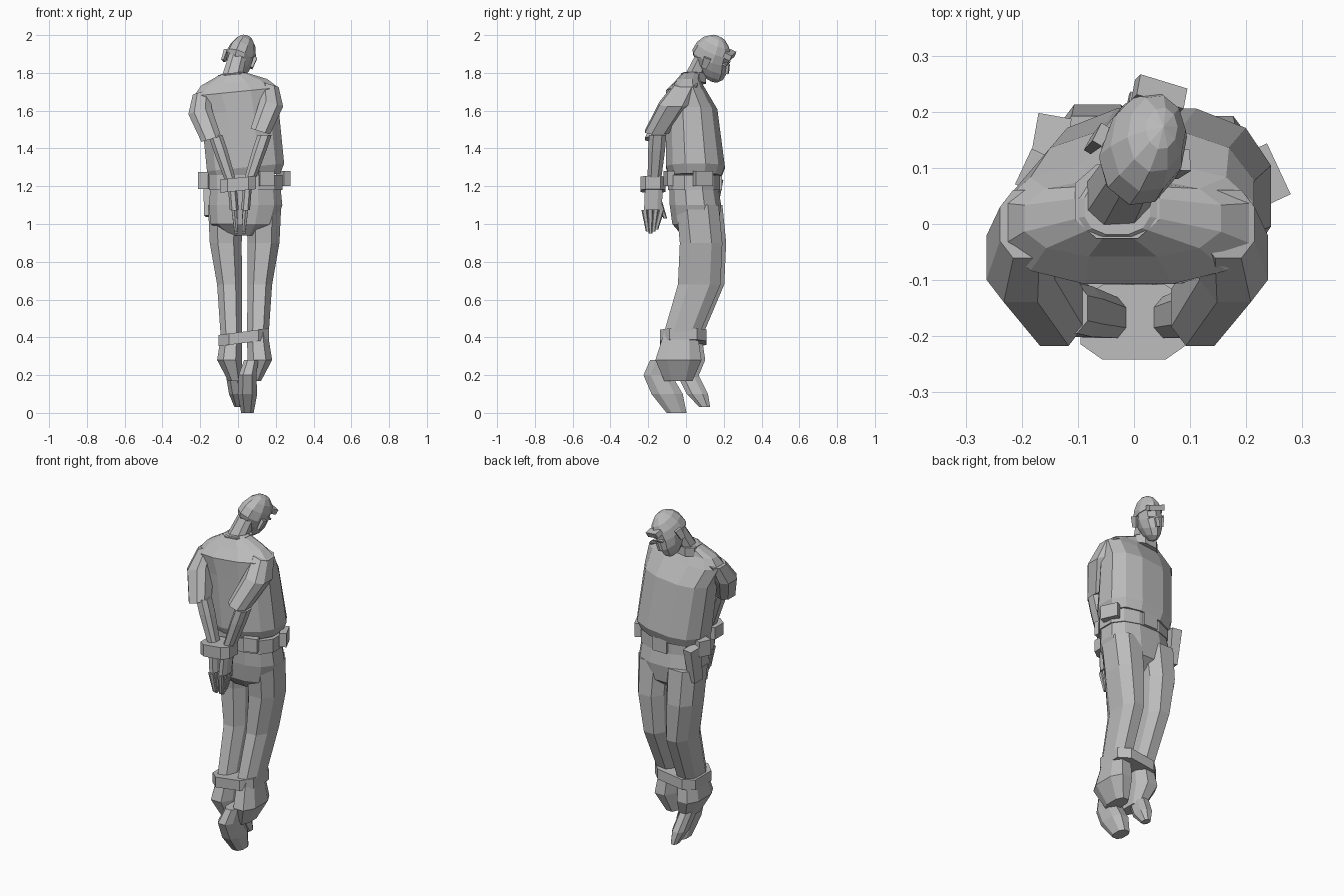
import bpy
import bmesh
from math import cos, sin, tau, radians, copysign
from mathutils import Matrix, Vector, Euler

default_cube = bpy.data.objects.get("Cube")
if default_cube:
    bpy.data.objects.remove(default_cube)

grey = bpy.data.materials.new("plain grey")
grey.use_nodes = True
colour = (.5, .5, .5, 1)
grey.diffuse_color = colour
grey.node_tree.nodes["Principled BSDF"].inputs["Base Color"].default_value = colour


def finish(name, bm, matrix):
    """Turn a bmesh into a flat shaded object made of the grey material."""
    bm.transform(matrix)
    bmesh.ops.recalc_face_normals(bm, faces=bm.faces[:])
    mesh = bpy.data.meshes.new(name)
    bm.to_mesh(mesh)
    bm.free()
    mesh.materials.append(grey)
    part = bpy.data.objects.new(name, mesh)
    bpy.context.collection.objects.link(part)


def tube(name, path, widths, ratio=1.0, depths=None, sides=8, squareness=.8,
         slope=0.0, matrix=Matrix()):
    """Skin level rounded rings along a path; depth defaults to width times ratio."""
    bm = bmesh.new()
    depths = depths or [width * ratio for width in widths]
    loops = []
    for point, width, depth in zip(path, widths, depths):
        loop = []
        for i in range(sides):
            angle = tau * (i + .5) / sides
            across, along = cos(angle), sin(angle)
            dx = width * copysign(abs(across) ** squareness, across)
            dy = depth * copysign(abs(along) ** squareness, along)
            loop.append(bm.verts.new(Vector(point) + Vector((dx, dy, slope * dx))))
        loops.append(loop)
    for low, high in zip(loops, loops[1:]):
        for i in range(sides):
            bm.faces.new((low[i - 1], low[i], high[i], high[i - 1]))
    bm.faces.new(loops[0])
    bm.faces.new(loops[-1])
    finish(name, bm, matrix)


def band(name, centre, width, depth, height, **options):
    """Closed strap around a part."""
    half = Vector((0, 0, height / 2))
    path = [Vector(centre) - half, Vector(centre) + half]
    tube(name, path, [width, width], depths=[depth, depth], **options)


def box(name, centre, size, yaw=0, pitch=0, taper=1, matrix=Matrix()):
    """Box that may be turned and narrowed towards its lower end."""
    bm = bmesh.new()
    bmesh.ops.create_cube(bm, size=1)
    for vert in bm.verts:
        if vert.co.z < 0:
            vert.co.xy *= taper
    rotation = Euler((radians(pitch), 0, radians(yaw)))
    finish(name, bm, matrix @ Matrix.LocRotScale(Vector(centre), rotation, Vector(size)))


def skull(name, swell, matrix, hairline=None):
    """Egg with a narrow forward chin; a hairline keeps only the part above it."""
    bm = bmesh.new()
    bmesh.ops.create_uvsphere(bm, u_segments=10, v_segments=8, radius=.1)
    for vert in bm.verts:
        vert.co *= swell
        vert.co.x *= .72
        vert.co.z *= 1.2
        if vert.co.z < 0:
            vert.co.x *= 1 + 2 * vert.co.z
            vert.co.y -= vert.co.z * .4
    if hairline:
        everything = bm.verts[:] + bm.edges[:] + bm.faces[:]
        bmesh.ops.bisect_plane(bm, geom=everything, plane_co=(0, 0, .02),
                               plane_no=hairline, clear_inner=True)
        bmesh.ops.holes_fill(bm, edges=bm.edges[:])
    finish(name, bm, matrix)


# Shirt with sloping shoulders, collar and neck
tube("shirt",
     path=[(.04, .05, 1.25), (.04, .05, 1.3), (.01, .03, 1.6),
           (-.01, 0, 1.7), (-.02, .01, 1.75), (-.03, .03, 1.8)],
     widths=[.19, .21, .21, .23, .18, .06],
     depths=[.14, .16, .14, .11, .07, .05], sides=12, slope=.1)
band("collar", (-.03, .04, 1.77), width=.08, depth=.07, height=.05, slope=.1)
tube("neck", path=[(-.04, .03, 1.75), (0, .1, 1.9)], widths=[.06, .05])

# Bowed head, built upright and then tilted
tilt = Euler((radians(-25), radians(14), radians(-17)))
head = Matrix.LocRotScale(Vector((.01, .13, 1.88)), tilt, None)
skull("head", 1, head)
skull("hair", 1.07, head, hairline=(0, -.5, 1))
box("fringe", (0, .09, .06), (.09, .04, .03), matrix=head)
box("nose", (0, .1, -.02), (.02, .03, .05), pitch=15, matrix=head)
box("brow", (0, .09, .01), (.08, .02, .01), matrix=head)
for side in (-1, 1):
    box("ear", (side * .08, 0, -.01), (.02, .04, .06), yaw=side * 15,
        taper=.7, matrix=head)

# Arms drawn together behind the back
shoulder, armpit = Vector((.18, 0, 1.72)), Vector((.19, -.06, 1.62))
elbow, wrist = Vector((.13, -.15, 1.47)), Vector((.04, -.17, 1.2))
fingertip = Vector((.02, -.18, .95))
for name, side in (("right", -1), ("left", 1)):
    mirror = Matrix.Diagonal((side, 1, 1, 1))
    sleeve_place = Matrix.Translation((-.012, 0, side * .02)) @ mirror
    tube(f"{name}_sleeve", path=[elbow, elbow.lerp(armpit, .5), armpit, shoulder],
         widths=[.055, .06, .065, .05], ratio=1.3, slope=-.3, matrix=sleeve_place)
    arm_place = Matrix.Translation((.01, 0, 0)) @ mirror
    tube(f"{name}_forearm", path=[wrist, wrist.lerp(elbow, .7), elbow],
         widths=[.03, .04, .04], ratio=1.2, matrix=arm_place)
    knuckles = wrist.lerp(fingertip, .5)
    tube(f"{name}_palm", path=[knuckles, wrist], widths=[.025, .025],
         ratio=2, matrix=arm_place)
    for finger in range(4):
        spread = Vector((0, .03 * (finger - 1.5), 0))
        tip = fingertip + spread / 2 + Vector((0, 0, abs(finger - 1) * .01))
        tube(f"{name}_finger", path=[tip, knuckles + spread], widths=[.01, .016],
             sides=6, matrix=arm_place)
    tube(f"{name}_thumb", path=[(.02, -.11, 1.03), wrist], widths=[.01, .02],
         sides=6, matrix=arm_place)
band("wrist_strap", (0, -.175, 1.21), width=.1, depth=.07, height=.07,
     squareness=.6, slope=.1)

# Hips, belt and the things hung on it
tube("hips", path=[(.03, .04, .94), (.03, .05, 1), (.04, .05, 1.1), (.04, .04, 1.2)],
     widths=[.09, .18, .2, .19], ratio=.7, sides=12)
band("belt", (.04, .04, 1.22), width=.2, depth=.14, height=.08, sides=12)
box("buckle", (.04, .18, 1.22), (.09, .02, .08))
box("side_pouch", (.24, .09, 1.24), (.04, .1, .08), yaw=25)
box("back_pouch", (.15, -.09, 1.24), (.08, .04, .08), yaw=15)
box("front_pouch", (-.17, .09, 1.23), (.06, .07, .09), yaw=-25)
box("holster", (-.15, .14, 1.14), (.06, .08, .2), yaw=-10, pitch=-8, taper=.75)

# Trouser legs with flared hems
for name, side in (("right", -1), ("left", 1)):
    forward = .01 * (1 - side)
    leg_place = Matrix.Translation((.035, forward, 0)) @ Matrix.Diagonal((side, 1, 1, 1))
    tube(f"{name}_leg",
         path=[(.05, -.04, .17), (.08, -.04, .28), (.07, -.03, .4),
               (.08, .07, .68), (.1, .08, .9), (.1, .06, 1.1)],
         widths=[.04, .07, .06, .07, .09, .1],
         depths=[.08, .13, .1, .12, .12, .12], matrix=leg_place)
band("ankle_strap", (.03, -.015, .4), width=.14, depth=.13, height=.06,
     squareness=.6, slope=.13)

# Boots hanging toes down
tube("left_boot",
     path=[(.05, -.05, 0), (.05, -.1, .1), (.05, -.15, .2), (.07, -.13, .28)],
     widths=[.035, .055, .05, .04], ratio=1.6)
tube("right_boot", path=[(0, .1, .03), (-.01, .06, .1), (-.03, 0, .22)],
     widths=[.02, .04, .04], ratio=1.5)
